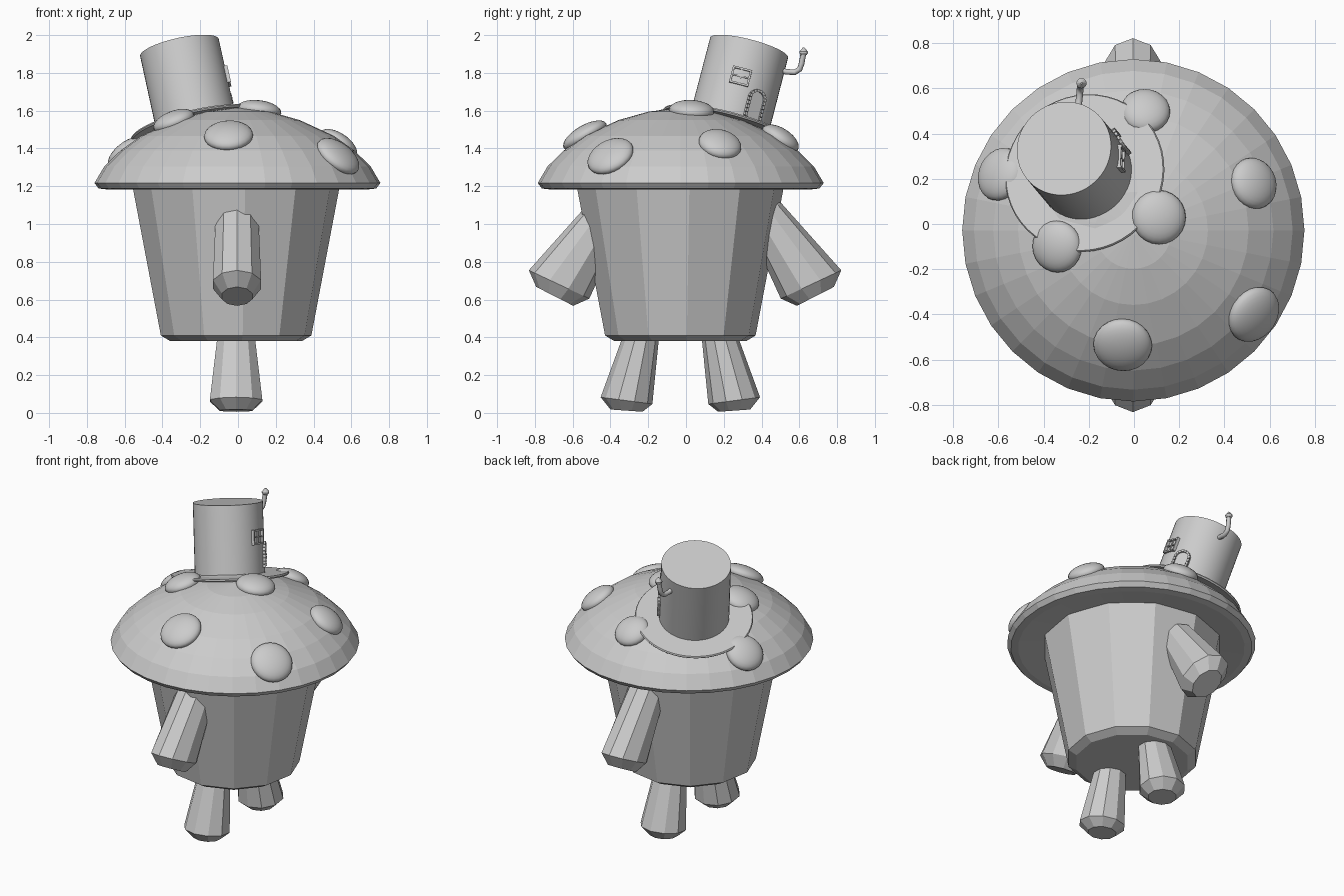
import bpy, bmesh
from math import sin, cos, pi, radians
from mathutils import Vector, Matrix

if "Cube" in bpy.data.objects:
    bpy.data.objects.remove(bpy.data.objects["Cube"])


def finish(name, bm, smooth=False, matrix=None):
    bmesh.ops.recalc_face_normals(bm, faces=bm.faces)
    me = bpy.data.meshes.new(name)
    bm.to_mesh(me)
    bm.free()
    ob = bpy.data.objects.new(name, me)
    bpy.context.collection.objects.link(ob)
    if matrix is not None:
        me.transform(matrix)
    if smooth:
        bpy.ops.object.select_all(action='DESELECT')
        ob.select_set(True)
        bpy.context.view_layer.objects.active = ob
        bpy.ops.object.shade_smooth_by_angle(angle=radians(40))
    return ob


def loft(name, rings, n, phase=0.0, smooth=False, matrix=None):
    """Bridge rings given as (centre, half axis a, half axis b), capping both ends."""
    bm = bmesh.new()
    loops = []
    for c, a, b in rings:
        c, a, b = Vector(c), Vector(a), Vector(b)
        loops.append([bm.verts.new(c + a * cos(2 * pi * i / n + phase) + b * sin(2 * pi * i / n + phase))
                      for i in range(n)])
    for lo, hi in zip(loops, loops[1:]):
        for i in range(n):
            j = (i + 1) % n
            bm.faces.new((lo[i], lo[j], hi[j], hi[i]))
    bm.faces.new(loops[0][::-1])
    bm.faces.new(loops[-1])
    return finish(name, bm, smooth, matrix)


def turned(name, profile, n, centre=(0, 0), phase=0.0, smooth=False, matrix=None):
    x, y = centre
    return loft(name, [((x, y, z), (r, 0, 0), (0, r, 0)) for r, z in profile],
                n, phase, smooth, matrix)


# Tapered body
turned("body", [(0.35, 0.38), (0.40, 0.41), (0.56, 1.25)], 12, (-0.01, -0.03), radians(5))

# Mushroom cap
CAP = (-0.003, -0.028)
dome = [(0.757, 1.217), (0.705, 1.305), (0.62, 1.388), (0.51, 1.467),
        (0.33, 1.55), (0.17, 1.595), (0.02, 1.613)]
turned("cap", [(0.50, 1.20), (0.69, 1.183), (0.735, 1.188)] + dome, 32, CAP)


# Raised spots, laid along the slope of the cap
def dome_height(r):
    for (r1, z1), (r2, z2) in zip(dome, dome[1:]):
        if r >= r2:
            return z2 + (z1 - z2) * (r - r2) / (r1 - r2)
    return dome[-1][1]


spots = [(0.11, 0.03, 0.12), (-0.05, -0.535, 0.13), (0.53, -0.40, 0.13), (0.53, 0.18, 0.115),
         (0.05, 0.50, 0.11), (-0.34, -0.10, 0.115), (-0.59, 0.22, 0.12)]
for k, (x, y, rad) in enumerate(spots):
    d = Vector((x - CAP[0], y - CAP[1], 0))
    r = d.length
    slope = (dome_height(r + 0.05) - dome_height(r - 0.05)) / 0.1
    normal = d.normalized() * -slope + Vector((0, 0, 1))
    bm = bmesh.new()
    bmesh.ops.create_uvsphere(bm, u_segments=24, v_segments=14, radius=1)
    m = (Matrix.Translation((x, y, dome_height(r)))
         @ Vector((0, 0, 1)).rotation_difference(normal).to_matrix().to_4x4()
         @ Matrix.Diagonal((rad, rad, 0.055, 1)))
    finish(f"cap_spot_{k + 1}", bm, True, m)


# Arms and legs: (y, z, y half axis, its z slant, x half axis), one on each side
def limb_pair(name, rings, x, mid):
    for side, s in (("near", -1), ("far", 1)):
        loft(f"{name}_{side}",
             [((x, mid + s * y, z), (rx, 0, 0), (0, s * vy, vz)) for y, z, vy, vz, rx in rings],
             10, radians(18))


limb_pair("arm", [(0.69, 0.617, 0.098, 0.05, 0.085), (0.667, 0.68, 0.16, 0.075, 0.134),
                  (0.42, 1.05, 0.09, 0.06, 0.118), (0.40, 1.09, 0.06, 0.04, 0.085)], -0.005, -0.005)
limb_pair("leg", [(0.285, 0.012, 0.085, 0.006, 0.09), (0.285, 0.065, 0.137, 0.018, 0.146),
                  (0.20, 0.43, 0.088, 0.02, 0.10)], -0.01, -0.03)

# Leaning hat, built upright and tilted by HAT
axis = Vector((-0.208, 0.246, 0.946)).normalized()
HAT = (Matrix.Translation((-0.2175, 0.225, 1.513))
       @ Vector((0, 0, 1)).rotation_difference(axis).to_matrix().to_4x4())
turned("hat_crown", [(0.214, 0.0), (0.213, 0.444)], 48, smooth=True, matrix=HAT)
turned("hat_brim", [(0.355, -0.008), (0.36, 0.0), (0.355, 0.008)], 48, smooth=True, matrix=HAT)


def wall(angle, height):
    """Frame on the crown's side: local x outward, y sideways, z up."""
    return (HAT @ Matrix.Rotation(radians(angle), 4, 'Z')
            @ Matrix.Translation((0.205, 0, height)))


def box(name, frame, y, z, w, h, depth=0.018, roll=0.0, out=0.006):
    bm = bmesh.new()
    bmesh.ops.create_cube(bm, size=1)
    finish(name, bm, False, frame @ Matrix.Translation((out, y, z))
           @ Matrix.Rotation(roll, 4, 'X') @ Matrix.Diagonal((depth, w, h, 1)))


# Window with cross bars
win = wall(0, 0.237)
for s in (-1, 1):
    box("window_side", win, s * 0.047, 0, 0.01, 0.09, 0.03)
    box("window_rail", win, 0, s * 0.041, 0.104, 0.01, 0.024)
box("window_bar_upright", win, 0, 0, 0.007, 0.08)
box("window_bar_level", win, 0, 0, 0.09, 0.007)

# Arched door with a surround of small blocks
door = wall(32, 0.04)
bm = bmesh.new()
outline = [(-0.04, 0), (0.04, 0)] + [(0.04 * cos(a * pi / 10), 0.105 + 0.04 * sin(a * pi / 10))
                                     for a in range(11)]
face = bm.faces.new([bm.verts.new((-0.01, y, z)) for y, z in outline])
ext = bmesh.ops.extrude_face_region(bm, geom=[face])
bmesh.ops.translate(bm, vec=(0.019, 0, 0),
                    verts=[v for v in ext["geom"] if isinstance(v, bmesh.types.BMVert)])
finish("door_panel", bm, False, door)
for s in (-1, 1):
    for i in range(5):
        box("door_block", door, s * 0.046, 0.01 + i * 0.021, 0.014, 0.018, 0.028)
for i in range(8):
    a = (i + 0.5) * pi / 8
    box("door_arch_block", door, 0.046 * cos(a), 0.105 + 0.046 * sin(a), 0.014, 0.016, 0.028, a)

# Bent chimney pipe at the back of the hat
path = [(-0.25, 0.48, 1.818), (-0.245, 0.53, 1.806), (-0.24, 0.575, 1.803),
        (-0.238, 0.602, 1.82), (-0.236, 0.612, 1.85), (-0.232, 0.622, 1.905)]
cu = bpy.data.curves.new("chimney_pipe", 'CURVE')
cu.dimensions = '3D'
cu.bevel_depth = 0.015
cu.bevel_resolution = 2
cu.use_fill_caps = True
sp = cu.splines.new('POLY')
sp.points.add(len(path) - 1)
for p, co in zip(sp.points, path):
    p.co = (*co, 1)
bpy.context.collection.objects.link(bpy.data.objects.new("chimney_pipe", cu))
turned("chimney_cowl", [(0.016, 1.895), (0.023, 1.905), (0.023, 1.912), (0.004, 1.935)],
       12, (-0.232, 0.623))
